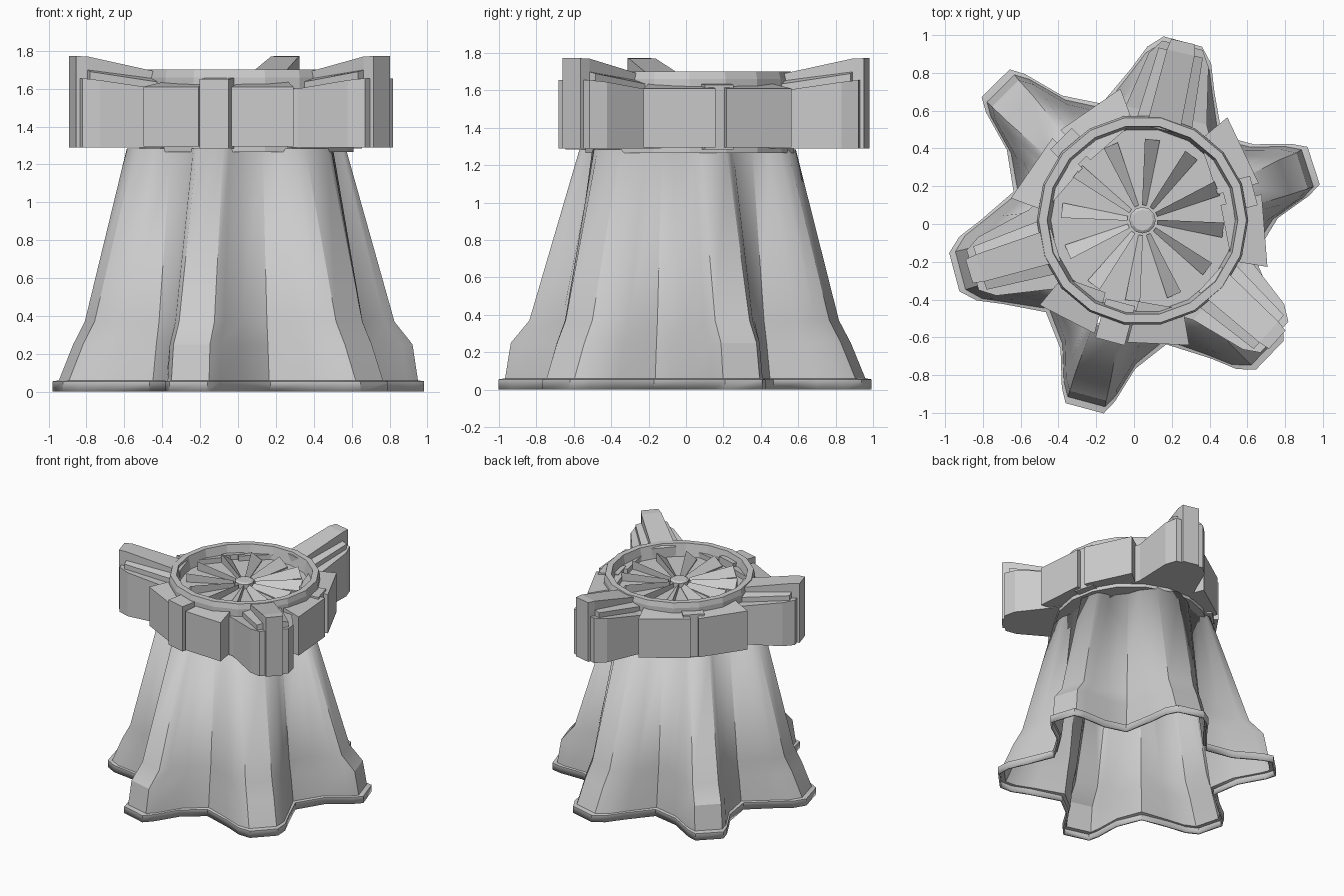
import bpy, bmesh
from math import sin, cos, pi, radians

if "Cube" in bpy.data.objects:
    bpy.data.objects.remove(bpy.data.objects["Cube"])


def finish(bm, name, smooth=None):
    bmesh.ops.recalc_face_normals(bm, faces=bm.faces)
    me = bpy.data.meshes.new(name)
    bm.to_mesh(me)
    bm.free()
    ob = bpy.data.objects.new(name, me)
    bpy.context.collection.objects.link(ob)
    if smooth:
        bpy.ops.object.select_all(action='DESELECT')
        ob.select_set(True)
        bpy.context.view_layer.objects.active = ob
        bpy.ops.object.shade_smooth_by_angle(angle=radians(smooth))
    return ob


def place(u, v, deg, c=(0, 0)):
    a = radians(deg)
    return c[0] + u * cos(a) - v * sin(a), c[1] + u * sin(a) + v * cos(a)


def bridge(bm, rings):
    for a, b in zip(rings, rings[1:]):
        for i in range(len(a)):
            j = (i + 1) % len(a)
            bm.faces.new((a[i], a[j], b[j], b[i]))


def prism(name, pts, zbot, deg, c):
    """Block from plan points (u, v, top height), turned to deg about c."""
    bm = bmesh.new()
    lo, hi = [], []
    for u, v, z in pts:
        x, y = place(u, v, deg, c)
        lo.append(bm.verts.new((x, y, zbot)))
        hi.append(bm.verts.new((x, y, z)))
    bridge(bm, [lo, hi])
    bm.faces.new(lo)
    bm.faces.new(hi)
    bmesh.ops.triangulate(bm, faces=[f for f in bm.faces if len(f.verts) > 4])
    return finish(bm, name)


def lathe(name, prof, n, c, smooth=None):
    bm = bmesh.new()
    rings = [[bm.verts.new((c[0] + r * cos(2 * pi * i / n), c[1] + r * sin(2 * pi * i / n), z))
              for i in range(n)] for r, z in prof]
    bridge(bm, rings)
    bm.faces.new(rings[0])
    bm.faces.new(rings[-1])
    return finish(bm, name, smooth)


# Hollow six-lobed skirt: narrow and wide lobes alternate, slightly irregular
# z, narrow tip, wide tip, valley radius, blend from foot (0) to neck (1)
levels = [(0, 1.0, 1.0, .66, 0), (.055, 1.0, 1.0, .66, 0), (.06, .965, .965, .635, .05),
          (.25, .935, .885, .61, .15), (.37, .835, .82, .59, .25), (1.285, .57, .585, .50, 1)]
lobes = [(18, 1.0), (75, 1.0), (134.5, 1.045), (195, .985), (255, 1.01), (316, 1.0)]
bm = bmesh.new()
rings = []
for z, rn, rw, val, t in levels:
    ring = []
    for k, (angle, scale) in enumerate(lobes):
        deg, wide = angle + (15 + 60 * k - angle) * t, k % 2
        r = (rw if wide else rn) * (scale + (1 - scale) * t)
        edge = (.175 - .035 * t) if wide else (.145 - .045 * t)
        shoulder = (.23 - .03 * t) if wide else (.205 - .075 * t)
        su = val * cos(pi / 6) + (.5 if wide else .38) * (r - val * cos(pi / 6))
        tip = r - .075 + .045 * t
        half = [(su, shoulder), (tip, edge), (r, edge * (.6 if wide else .72))]
        vx, vy = place(val, 0, 60 * k - 15)
        ring.append(bm.verts.new((vx, vy, z)))
        pts = [(u, -v) for u, v in half] + half[::-1]
        ring += [bm.verts.new((*place(u, v, deg), z)) for u, v in pts]
    rings.append(ring)
bridge(bm, rings)
skirt = finish(bm, "lobed_skirt", 28)
mod = skirt.modifiers.new("wall", 'SOLIDIFY')
mod.thickness = .015
mod.offset = -1

# Round cap: collar, drum, raised rim and recessed floor
C = (.045, .02)
lathe("collar", [(.565, 1.265), (.565, 1.30)], 18, C)
lathe("cap_drum", [(.555, 1.285), (.56, 1.66), (.55, 1.70), (.505, 1.70), (.485, 1.60)], 18, C)
lathe("hub", [(.07, 1.59), (.07, 1.635), (.055, 1.645)], 12, C)

# Tilted radial blades in the cap
for i in range(12):
    prism("vane", [(.08, -.012, 1.605), (.43, -.04, 1.61), (.43, .04, 1.67), (.08, .012, 1.635)],
          1.595, 23 + i * 30, C)

A = (.045, .03)
for deg in (77, 197, 318):
    # Arm body with lower cheeks
    prism("arm_body", [(.40, -.30, 1.60), (.56, -.22, 1.60), (.86, -.16, 1.645), (.94, -.11, 1.655),
                       (.94, .11, 1.655), (.86, .165, 1.645), (.56, .22, 1.60), (.40, .30, 1.60)],
          1.29, deg, A)
    # Raised ridge climbing to the tip, flanked by thin ribs
    prism("arm_ridge", [(.48, -.09, 1.68), (.90, -.075, 1.77), (.96, -.065, 1.772),
                        (.96, .065, 1.772), (.90, .075, 1.77), (.48, .09, 1.68)], 1.29, deg, A)
    for s in (-1, 1):
        prism("arm_rib", [(.50, s * .08, 1.65), (.90, s * .07, 1.70), (.90, s * .12, 1.69),
                          (.50, s * .15, 1.63)], 1.30, deg, A)

# Wall panels and a centre block or recessed strip between arms
for mid, r, top in ((135, .61, 1.63), (255, .665, 1.65), (15, .61, 1.63)):
    for s in (-1, 1):
        inner = .09 if mid == 255 else .03
        prism("wall_panel", [(.42, s * inner, 1.64), (.645, s * inner, 1.61), (.575, s * .41, 1.61),
                             (.40, s * .33, 1.64)], 1.295, mid, C)
    prism("centre_block", [(.45, -.08, top + .01), (r, -.08, top), (r, .08, top),
                           (.45, .08, top + .01)], 1.285, mid, C)
